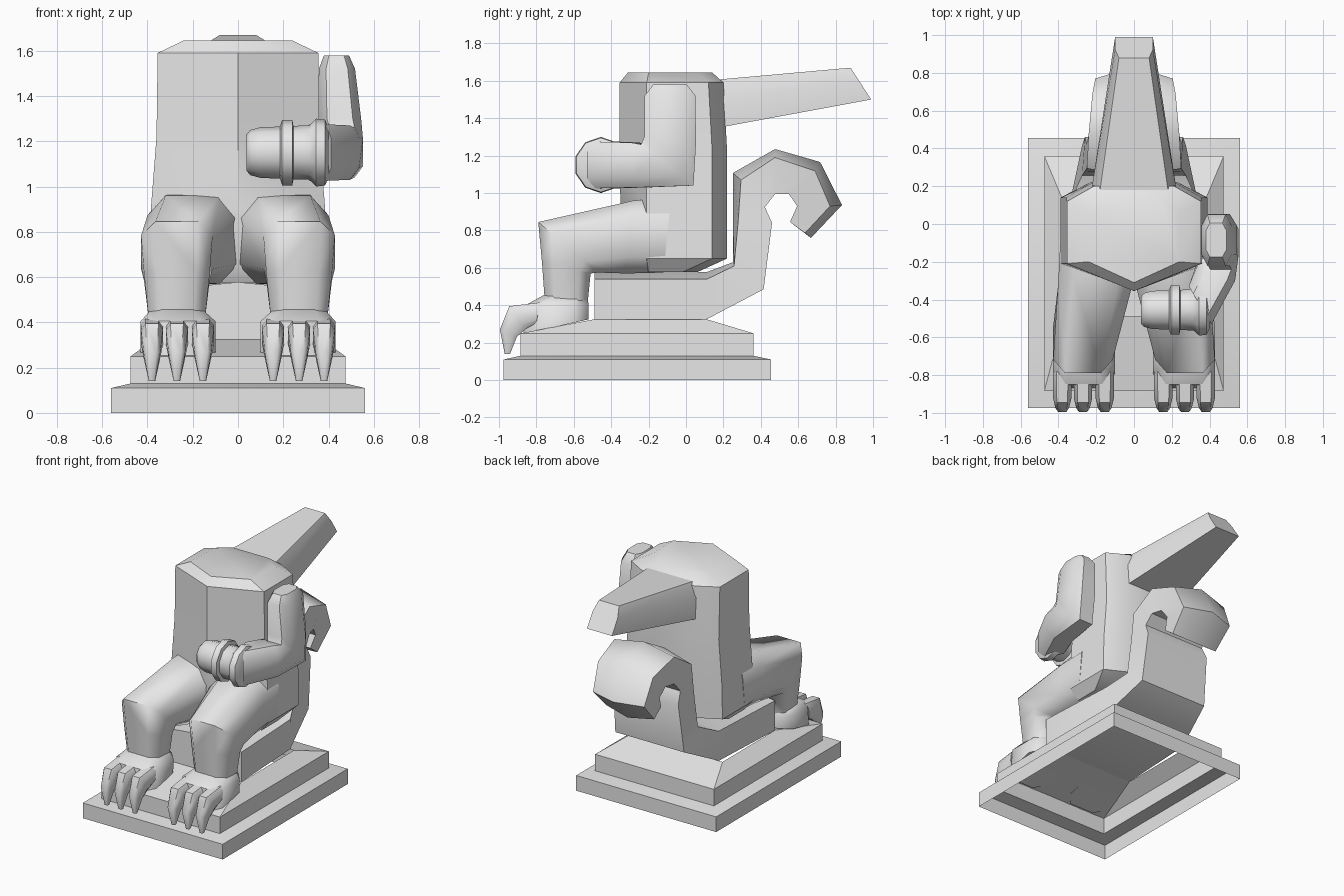
import bpy
import bmesh
import math
from mathutils import Vector

cube = bpy.data.objects.get("Cube")
if cube:
    bpy.data.objects.remove(cube, do_unlink=True)

stone = bpy.data.materials.new("grey stone")
stone.use_nodes = True
GREY = (0.8, 0.8, 0.8, 1)
stone.diffuse_color = GREY
stone.node_tree.nodes["Principled BSDF"].inputs["Base Color"].default_value = GREY


def skin(name, rings, closed=True, caps=(True, True), angle=40, solid=True):
    """Bridge equal-length rings of points into one smooth-shaded object."""
    bm = bmesh.new()
    rows = [[bm.verts.new(p) for p in ring] for ring in rings]
    n = len(rows[0])
    for a, b in zip(rows, rows[1:]):
        for i in range(n if closed else n - 1):
            j = (i + 1) % n
            bm.faces.new((a[i], a[j], b[j], b[i]))
    for row, cap in zip((rows[0], rows[-1]), caps):
        if cap:
            bm.faces.new(row)
    bmesh.ops.recalc_face_normals(bm, faces=bm.faces)
    mesh = bpy.data.meshes.new(name)
    bm.to_mesh(mesh)
    bm.free()
    mesh.materials.append(stone)
    ob = bpy.data.objects.new(name, mesh)
    bpy.context.collection.objects.link(ob)
    bpy.ops.object.select_all(action="DESELECT")
    ob.select_set(True)
    bpy.context.view_layer.objects.active = ob
    bpy.ops.object.shade_smooth_by_angle(angle=math.radians(angle))
    return ob


# Chamfered square outline shared by all limbs
OCTAGON = [(1, -.55), (1, .55), (.6, 1), (-.6, 1), (-1, .55), (-1, -.55), (-.6, -1), (.6, -1)]


def section(center, u, v):
    c, u, v = Vector(center), Vector(u), Vector(v)
    return [c + u * a + v * b for a, b in OCTAGON]


def mirror(ob):
    m = ob.modifiers.new("mirror", "MIRROR")
    m.use_axis[0] = True


# Hollow stepped plinth: half width, front, back, height
plinth = [(.56, -.975, .455, 0), (.56, -.975, .455, .11), (.475, -.885, .36, .13),
          (.475, -.885, .36, .25), (.37, -.49, .11, .325)]
skin("plinth", [[(-w, f, z), (w, f, z), (w, b, z), (-w, b, z)] for w, f, b, z in plinth],
     caps=(False, False), angle=30)

# Seat running back into a curled tail: half width, inner, outer edge, crown
tail = [(.37, (-.49, .325), (-.49, .54), (-.49, .578)),
        (.34, (.11, .325), (.112, .54), (.112, .578)),
        (.275, (.415, .485), (.257, .61), (.25, .63)),
        (.26, (.46, .84), (.28, .86), (.25, .88)),
        (.25, (.422, .925), (.294, 1.07), (.25, 1.107)),
        (.24, (.476, .995), (.476, 1.19), (.476, 1.235)),
        (.22, (.55, .995), (.69, 1.118), (.717, 1.166)),
        (.205, (.594, .93), (.77, .93), (.834, .936)),
        (.19, (.556, .845), (.636, .786), (.668, .76))]
skin("seat_and_tail", [[(w, *i), (w, *o), (0, *c), (-w, *o), (-w, *i)] for w, i, o, c in tail],
     angle=50)

# Torso: half width, front ridge, front corner, back, height
torso = [(.24, -.31, -.2, .14, 1.645), (.355, -.355, -.21, .2, 1.59), (.36, -.355, -.21, .22, 1.22),
         (.385, -.35, -.21, .22, .9), (.39, -.33, -.21, .22, .65), (.33, -.28, -.2, .06, .577)]
skin("torso", [[(0, f, z), (w, s, z), (w, b - .08, z), (w * .6, b, z),
                (-w * .6, b, z), (-w, b - .08, z), (-w, s, z)] for w, f, s, b, z in torso])

# Tapered snout pointing backwards: section drawn from its lower and upper centre
snout = []
for w, (yb, zb), (yt, zt) in [(.23, (.15, 1.345), (.15, 1.605)), (.1, (.99, 1.5), (.88, 1.67))]:
    ym, zm = yb + (yt - yb) * .6, zb + (zt - zb) * .6
    snout.append([(w, yb, zb), (w, ym, zm), (w * .8, yt, zt),
                  (-w * .8, yt, zt), (-w, ym, zm), (-w, yb, zb)])
skin("snout", snout, angle=35)

# Bent leg from hip to knee to ankle
leg = skin("leg", [
    section((.195, -.1, .775), (.195, 0, 0), (0, .02, .2)),
    section((.2, -.3, .765), (.2, 0, 0), (0, .02, .195)),
    section((.27, -.63, .71), (.158, 0, 0), (0, -.16, .135)),
    section((.27, -.64, .6), (.145, 0, 0), (0, -.13, .03)),
    section((.27, -.64, .42), (.125, 0, 0), (0, -.115, 0))], angle=50)
mirror(leg)

# Flared foot
foot = skin("foot", [
    section((.27, -.64, .45), (.115, 0, 0), (0, -.11, .01)),
    section((.265, -.685, .405), (.165, 0, 0), (0, -.165, 0)),
    section((.265, -.695, .285), (.165, 0, 0), (0, -.175, -.04))], angle=50)
mirror(foot)

# Three curved claws per foot
for label, x in (("inner", .155), ("middle", .27), ("outer", .38)):
    claw = skin(label + "_claw", [
        section((x, -.79, .36), (.05, 0, 0), (0, .01, .055)),
        section((x, -.9, .335), (.048, 0, 0), (0, -.045, .06)),
        section((x, -.95, .25), (.036, 0, 0), (0, -.045, .02)),
        section((x, -.955, .14), (.014, 0, 0), (0, -.014, 0))], angle=50)
    mirror(claw)

# Single left arm, bent at the elbow across the body
skin("left_arm", [
    section((.435, -.085, 1.58), (.055, 0, 0), (0, .09, 0)),
    section((.437, -.085, 1.52), (.08, 0, 0), (0, .136, 0)),
    section((.45, -.085, 1.28), (.095, 0, 0), (0, .138, -.02)),
    section((.46, -.1, 1.15), (.092, 0, 0), (0, .14, -.11)),
    section((.435, -.25, 1.15), (.1, -.04, 0), (0, .02, -.12)),
    section((.35, -.43, 1.15), (.06, -.1, 0), (0, 0, -.125))], angle=50)

# Wrist bands and fist turned around the x axis: position, radius
fist = [(.4, .11), (.385, .145), (.345, .15), (.315, .12), (.245, .118), (.24, .145),
        (.195, .145), (.185, .115), (.1, .112), (.055, .1), (.037, .08)]
skin("wrist_and_fist", [[(x, -.455 + r * .95 * math.cos(a), 1.15 + r * math.sin(a))
                         for a in (math.tau * (k + .5) / 10 for k in range(10))]
                        for x, r in fist], angle=45)
